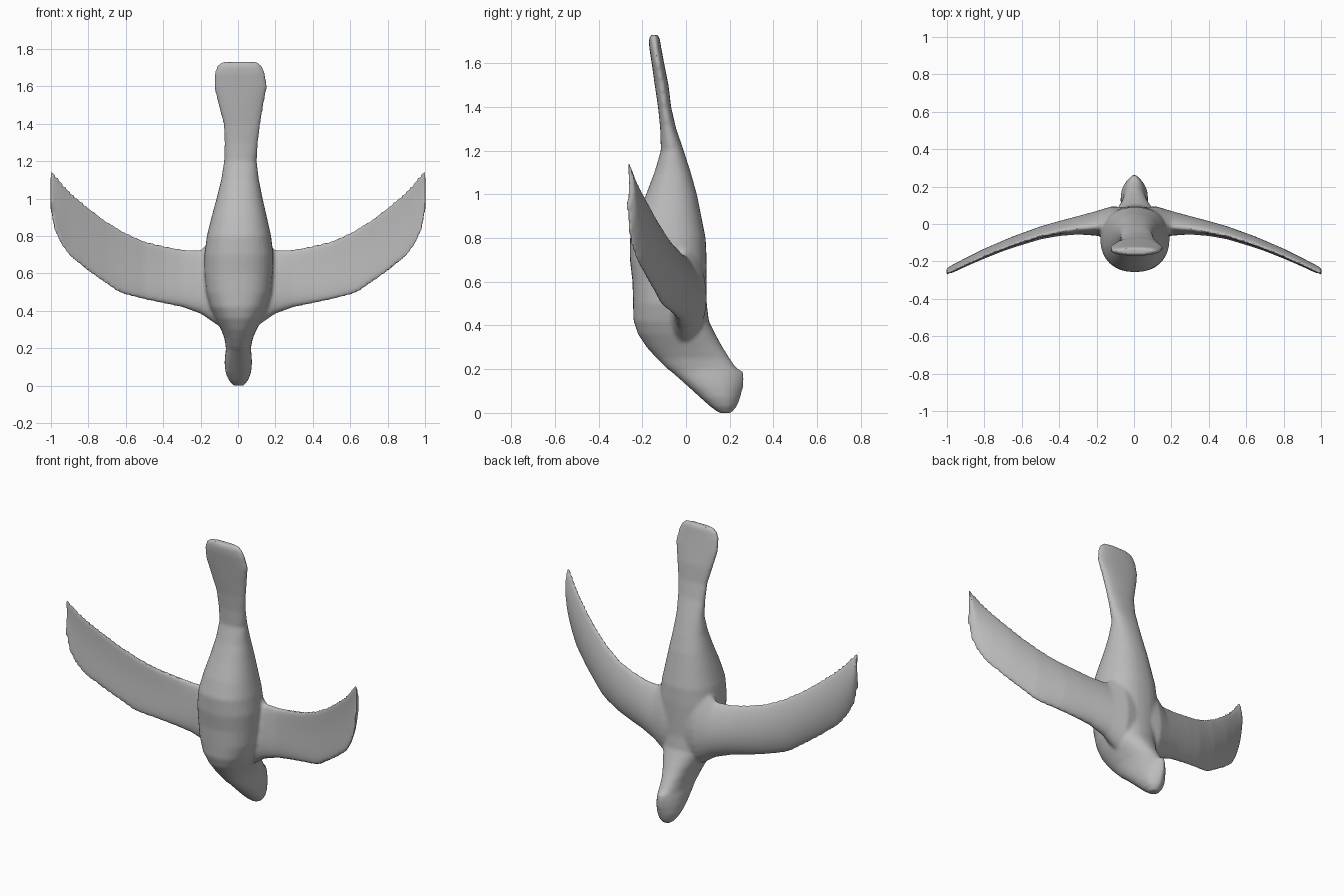
import bpy, bmesh, math

if "Cube" in bpy.data.objects:
    bpy.data.objects.remove(bpy.data.objects["Cube"])

SIDES = 32

def spow(v, p):
    return math.copysign(abs(v) ** p, v)

def loft(bm, rings):
    """Skin a list of equal closed rings and cap both ends."""
    loops = [[bm.verts.new(p) for p in ring] for ring in rings]
    for a, b in zip(loops, loops[1:]):
        for i in range(len(a)):
            j = (i + 1) % len(a)
            bm.faces.new((a[i], a[j], b[j], b[i]))
    bm.faces.new(loops[0])
    bm.faces.new(loops[-1][::-1])

# Body stations: z, left x, right x, front y, back y
BODY = [
    (0.00, -.025, .03, .15, .21), (0.03, -.05, .055, .11, .235),
    (0.07, -.067, .07, .065, .25), (0.12, -.072, .075, .01, .263),
    (0.16, -.07, .073, -.035, .267), (0.19, -.065, .07, -.07, .262),
    (0.205, -.065, .07, -.09, .23), (0.25, -.072, .078, -.135, .20),
    (0.30, -.09, .10, -.18, .168), (0.36, -.12, .13, -.22, .135),
    (0.42, -.148, .155, -.24, .105), (0.50, -.17, .178, -.243, .095),
    (0.60, -.18, .186, -.245, .095), (0.70, -.18, .19, -.257, .095),
    (0.80, -.167, .177, -.257, .09), (0.90, -.142, .155, -.225, .07),
    (1.00, -.115, .132, -.183, .05), (1.10, -.09, .112, -.145, .022),
    (1.20, -.075, .10, -.115, -.01), (1.30, -.072, .107, -.118, -.045),
    (1.40, -.078, .12, -.128, -.068), (1.50, -.105, .137, -.143, -.08),
    (1.60, -.13, .157, -.157, -.10), (1.67, -.127, .145, -.168, -.113),
    (1.71, -.112, .128, -.17, -.12), (1.73, -.09, .105, -.163, -.127),
]

# Wing stations: x, lower z, upper z, middle y, thickness
WING = [
    (.05, .30, .86, -.01, .16), (.12, .33, .80, 0, .15), (.20, .385, .725, -.005, .115),
    (.30, .42, .73, -.015, .085), (.40, .44, .75, -.032, .068),
    (.50, .46, .775, -.055, .058), (.60, .485, .82, -.088, .052),
    (.65, .505, .85, -.105, .05), (.70, .54, .88, -.124, .046),
    (.80, .61, .955, -.165, .042), (.90, .69, 1.045, -.211, .036),
    (.95, .76, 1.10, -.236, .033), (.985, .84, 1.14, -.252, .03),
    (1.003, .94, 1.162, -.261, .026),
]

def body_ring(z, x0, x1, y0, y1):
    head = z < .2
    ring = []
    for i in range(SIDES):
        a = 2 * math.pi * i / SIDES
        c, s = math.cos(a), math.sin(a)
        # The bill side of the head narrows to a ridge
        px = spow(c, 1.6 if head and s > 0 else .88)
        ring.append(((x0 + x1) / 2 + (x1 - x0) / 2 * px,
                     (y0 + y1) / 2 + (y1 - y0) / 2 * spow(s, .9), z))
    return ring

def wing_ring(side, x, z0, z1, y, t):
    ring = []
    for i in range(SIDES):
        a = 2 * math.pi * i / SIDES
        c, s = math.cos(a), math.sin(a)
        # Thick leading edge below, thin trailing edge above, slight camber
        half = t / 2 * (1.1 - .3 * c)
        camber = .02 * (.5 - c * c)
        ring.append((side * x, y + camber + half * s,
                     (z0 + z1) / 2 + (z1 - z0) / 2 * c))
    return ring

# Body, head, tail and both wings in one skin
bm = bmesh.new()
loft(bm, [body_ring(*r) for r in BODY])
for side in (-1, 1):
    loft(bm, [wing_ring(side, *r) for r in WING])
bmesh.ops.recalc_face_normals(bm, faces=bm.faces)
mesh = bpy.data.meshes.new("flying_bird")
bm.to_mesh(mesh)
bm.free()
bird = bpy.data.objects.new("flying_bird", mesh)
bpy.context.collection.objects.link(bird)

grey = bpy.data.materials.new("plain_grey")
grey.diffuse_color = (.5, .5, .5, 1)
grey.use_nodes = True
grey.node_tree.nodes["Principled BSDF"].inputs["Base Color"].default_value = grey.diffuse_color
mesh.materials.append(grey)

# Fuse the parts and soften the wing roots
remesh = bird.modifiers.new("fuse", 'REMESH')
remesh.mode = 'VOXEL'
remesh.voxel_size = .01
remesh.use_smooth_shade = True
soften = bird.modifiers.new("soften", 'SMOOTH')
soften.factor = .5
soften.iterations = 6

bpy.context.view_layer.objects.active = bird
bird.select_set(True)
for name in ("fuse", "soften"):
    bpy.ops.object.modifier_apply(modifier=name)
bpy.ops.object.shade_smooth_by_angle(angle=math.radians(40))
